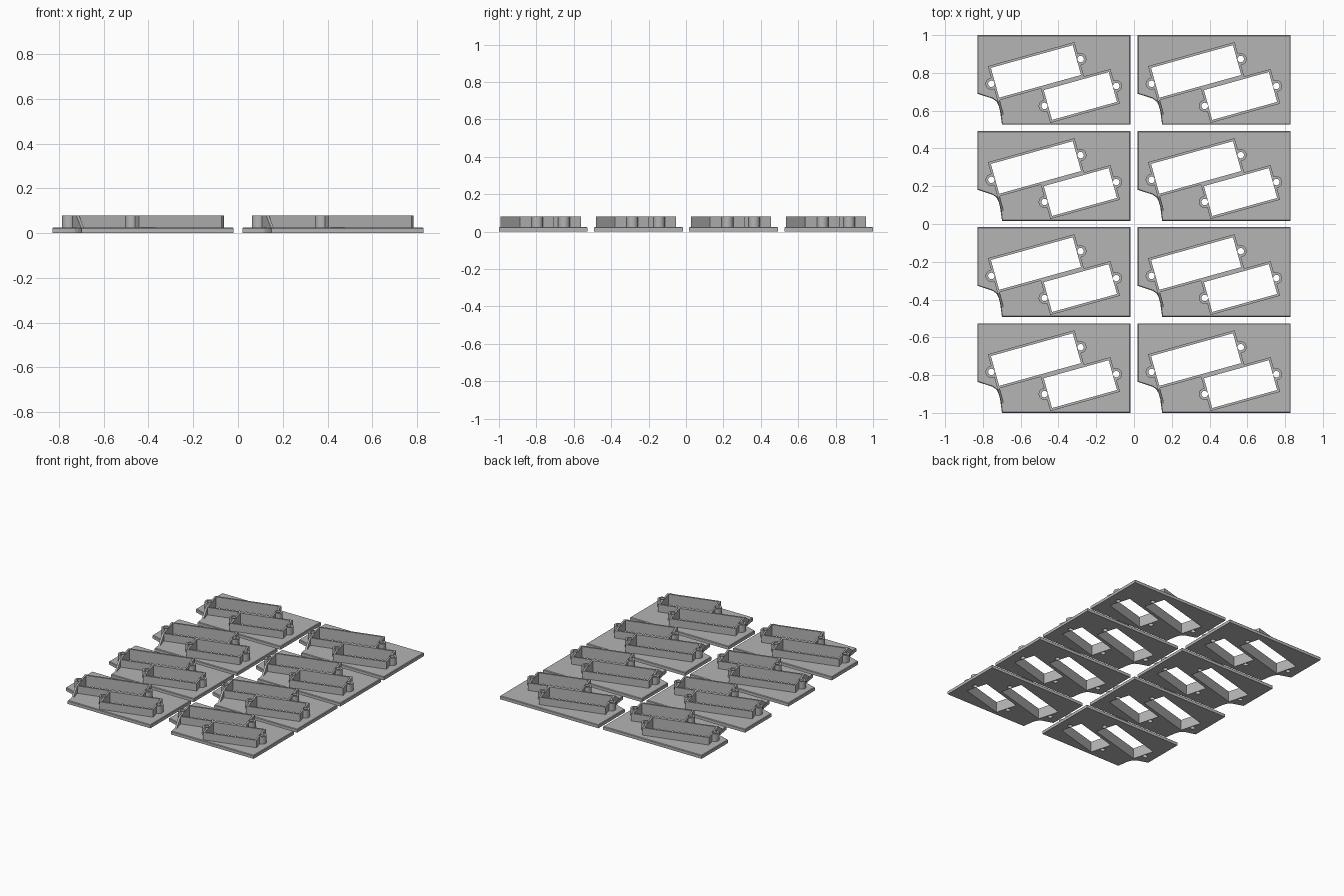
import bpy, bmesh
from math import radians
from mathutils import Matrix, Vector

cube = bpy.data.objects.get("Cube")
if cube:
    bpy.data.objects.remove(cube)

GREY = (0.46, 0.46, 0.46, 1)
mat = bpy.data.materials.new("plain grey")
mat.use_nodes = True
mat.diffuse_color = GREY
mat.node_tree.nodes["Principled BSDF"].inputs["Base Color"].default_value = GREY

BASE, TOP, WALL = 0.025, 0.08, 0.013
W, H = 0.81, 0.4745
PITCH_X, PITCH_Y = 0.848, 0.5085
TILT = radians(15.5)


def finish(bm, name):
    bmesh.ops.recalc_face_normals(bm, faces=bm.faces)
    me = bpy.data.meshes.new(name)
    bm.to_mesh(me)
    bm.free()
    me.materials.append(mat)
    ob = bpy.data.objects.new(name, me)
    bpy.context.collection.objects.link(ob)
    return ob


def prism(name, points, offset, bevel=0):
    """Extrude a flat polygon along the offset vector."""
    bm = bmesh.new()
    face = bm.faces.new([bm.verts.new(p) for p in points])
    ext = bmesh.ops.extrude_face_region(bm, geom=[face])
    moved = [g for g in ext["geom"] if isinstance(g, bmesh.types.BMVert)]
    bmesh.ops.translate(bm, verts=moved, vec=offset)
    if bevel:
        rim = [e for e in bm.edges if all(v in moved for v in e.verts)]
        bmesh.ops.bevel(bm, geom=rim, offset=bevel, segments=1, affect='EDGES')
    return finish(bm, name)


def tilted_box(name, frame, length, width, z0, z1):
    bm = bmesh.new()
    m = frame @ Matrix.Translation((0, 0, (z0 + z1) / 2)) @ Matrix.Diagonal((length, width, z1 - z0, 1))
    bmesh.ops.create_cube(bm, size=1, matrix=m)
    return finish(bm, name)


def cylinder(name, frame, u, radius, z0, z1):
    bm = bmesh.new()
    m = frame @ Matrix.Translation((u, 0, (z0 + z1) / 2))
    bmesh.ops.create_cone(bm, cap_ends=True, segments=32, radius1=radius,
                          radius2=radius, depth=z1 - z0, matrix=m)
    return finish(bm, name)


def combine(target, tool, operation):
    mod = target.modifiers.new("combine", 'BOOLEAN')
    mod.operation, mod.solver, mod.object = operation, 'EXACT', tool
    graph = bpy.context.evaluated_depsgraph_get()
    me = bpy.data.meshes.new_from_object(target.evaluated_get(graph))
    target.modifiers.clear()
    target.data = me
    bpy.data.objects.remove(tool)


# base plate with the curved notch in its front left corner
x, y = W / 2, H / 2
outline = [(-x, y), (x, y), (x, -y), (-0.275, -y), (-0.285, -0.165), (-0.293, -0.135),
           (-0.305, -0.113), (-0.325, -0.099), (-x, -0.073)]
panel = prism("mounting_panel_1", [(a, b, 0) for a, b in outline], (0, 0, BASE), 0.004)

# two tilted sockets: centre, inner length, screw post distance
sockets = [((-0.095, 0.045), 0.45, 0.245), ((0.14, -0.085), 0.357, 0.197)]
INNER = 0.164
frames = [(Matrix.Translation((c[0], c[1], 0)) @ Matrix.Rotation(TILT, 4, 'Z'), l, d)
          for c, l, d in sockets]

# raised walls and screw posts
for f, length, post in frames:
    combine(panel, tilted_box("wall", f, length + 2 * WALL, INNER + 2 * WALL, 0.01, TOP), 'UNION')
    for side in (-1, 1):
        combine(panel, cylinder("post", f, side * post, 0.031, 0.012, TOP), 'UNION')

# sloping rib at the corner beside the notch
f, length, _ = frames[0]
u, v = -length / 2 - WALL, -INNER / 2
rib = [f @ Vector(p) for p in ((u, v, TOP), (u, v - 0.015, TOP), (u, v - 0.095, BASE),
                               (u, v - 0.095, 0.008), (u, v, 0.008))]
combine(panel, prism("rib", rib, f.to_3x3() @ Vector((WALL, 0, 0))), 'UNION')

# openings and screw holes
for f, length, post in frames:
    combine(panel, tilted_box("opening", f, length, INNER, -0.1, 0.2), 'DIFFERENCE')
    for side in (-1, 1):
        combine(panel, cylinder("hole", f, side * post, 0.017, -0.1, 0.2), 'DIFFERENCE')

bpy.ops.object.select_all(action='DESELECT')
panel.select_set(True)
bpy.context.view_layer.objects.active = panel
bpy.ops.object.shade_smooth_by_angle(angle=radians(25))

# eight panels in two columns and four rows
for i in range(8):
    ob = panel
    if i:
        ob = panel.copy()
        ob.name = f"mounting_panel_{i + 1}"
        bpy.context.collection.objects.link(ob)
    ob.location = ((i % 2 - 0.5) * PITCH_X, (i // 2 - 1.5) * PITCH_Y, 0)
